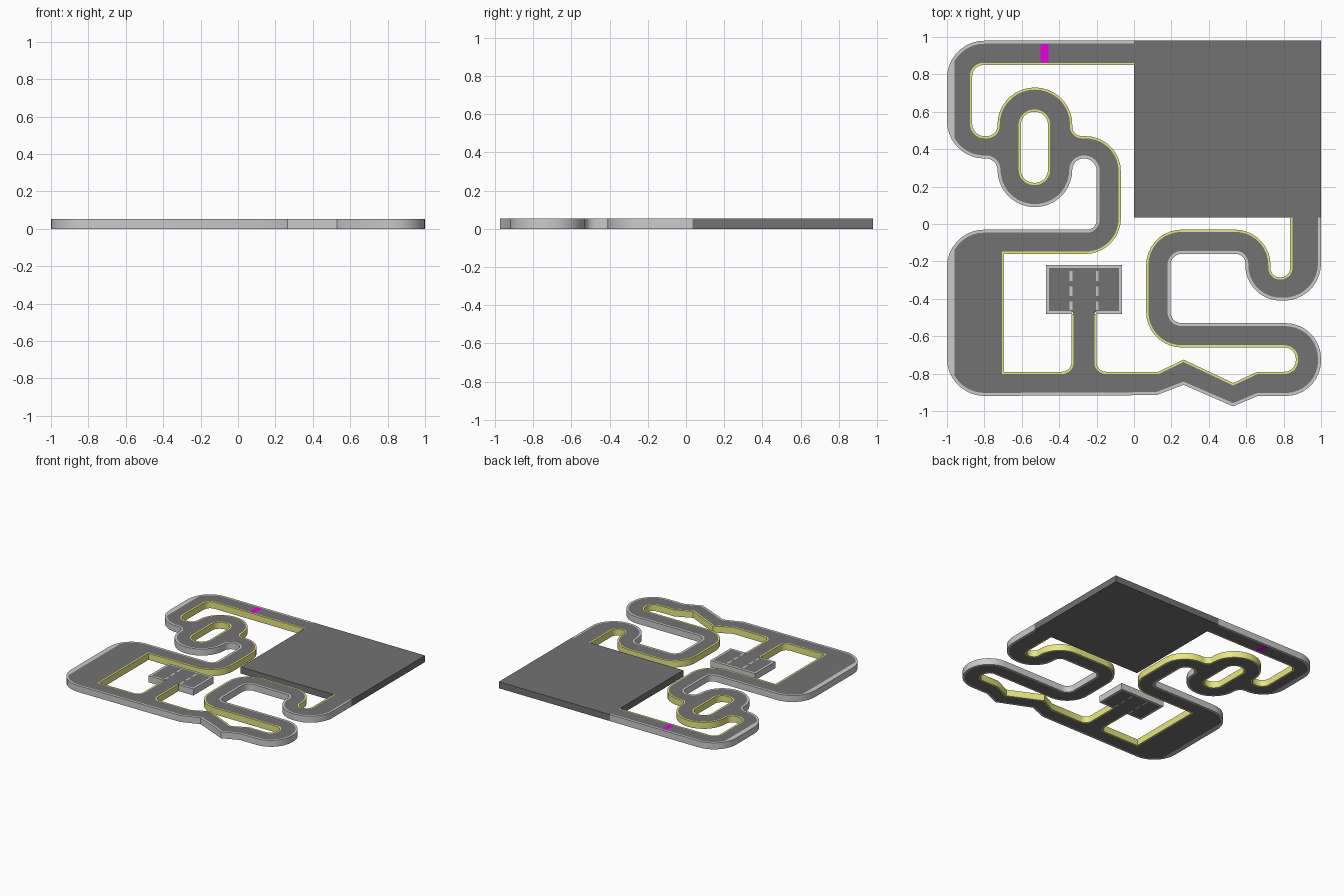
import bpy, bmesh, math
from mathutils import Vector

if "Cube" in bpy.data.objects:
    bpy.data.objects.remove(bpy.data.objects["Cube"])

H = 0.053           # slab height
GREY_W, YEL_W = 0.016, 0.012


def material(name, rgb):
    m = bpy.data.materials.new(name)
    m.diffuse_color = (*rgb, 1)
    m.use_nodes = True
    m.node_tree.nodes["Principled BSDF"].inputs["Base Color"].default_value = m.diffuse_color
    return m


ASPHALT = material("asphalt", (0.17, 0.17, 0.17))
YELLOW = material("yellow_edge", (0.80, 0.80, 0.22))
MAGENTA = material("start_line", (0.80, 0.0, 0.75))


def rounded(corners, closed=False, steps=9):
    """Polyline with each (x, y, radius) corner filleted."""
    out, n = [], len(corners)
    for i, (x, y, r) in enumerate(corners):
        p = Vector((x, y))
        pts = [p]
        if r and (closed or 0 < i < n - 1):
            a = (Vector(corners[i - 1][:2]) - p).normalized()
            b = (Vector(corners[(i + 1) % n][:2]) - p).normalized()
            half = a.angle(b) / 2
            c = p + (a + b).normalized() * (r / math.sin(half))
            s = p + a * (r / math.tan(half)) - c
            e = p + b * (r / math.tan(half)) - c
            ang = s.angle(e)
            pts = [c + (s * math.sin(ang * (1 - k / steps)) + e * math.sin(ang * k / steps)) / math.sin(ang)
                   for k in range(steps + 1)]
        for q in pts:
            if not out or (q - out[-1]).length > 1e-3:
                out.append(q)
    if closed and (out[0] - out[-1]).length < 1e-3:
        out.pop()
    return out


def offset(pts, d, closed=False):
    """Mitred copy of a polyline, moved d to its left."""
    res, n = [], len(pts)
    for i, p in enumerate(pts):
        dirs = []
        if closed or i > 0:
            dirs.append((p - pts[i - 1]).normalized())
        if closed or i < n - 1:
            dirs.append((pts[(i + 1) % n] - p).normalized())
        a, b = [Vector((-t.y, t.x)) for t in (dirs[0], dirs[-1])]
        res.append(p + (a + b) * (d / (1 + a.dot(b))))
    return res


def slab(name, loops, mat=None):
    """Flat outline(s), inner loops being holes, raised to the slab height."""
    cu = bpy.data.curves.new(name, 'CURVE')
    cu.dimensions, cu.fill_mode, cu.extrude = '2D', 'BOTH', H / 2
    for loop in loops:
        sp = cu.splines.new('POLY')
        sp.points.add(len(loop) - 1)
        for pt, q in zip(sp.points, loop):
            pt.co = (q[0], q[1], 0, 1)
        sp.use_cyclic_u = True
    tmp = bpy.data.objects.new(name + "_outline", cu)
    bpy.context.collection.objects.link(tmp)
    dg = bpy.context.evaluated_depsgraph_get()
    me = bpy.data.meshes.new_from_object(tmp.evaluated_get(dg))
    bpy.data.objects.remove(tmp)
    bm = bmesh.new()
    bm.from_mesh(me)
    bmesh.ops.remove_doubles(bm, verts=bm.verts, dist=1e-5)
    bmesh.ops.translate(bm, verts=bm.verts, vec=(0, 0, H / 2))
    bmesh.ops.recalc_face_normals(bm, faces=bm.faces)
    bm.to_mesh(me)
    bm.free()
    me.materials.clear()
    if mat:
        me.materials.append(mat)
    ob = bpy.data.objects.new(name, me)
    bpy.context.collection.objects.link(ob)
    bpy.ops.object.select_all(action='DESELECT')
    ob.select_set(True)
    bpy.context.view_layer.objects.active = ob
    bpy.ops.object.shade_smooth_by_angle(angle=math.radians(30))


def rect(x0, x1, y0, y1):
    return [(x0, y0), (x1, y0), (x1, y1), (x0, y1)]


# Outer side of the track, from the square's top left, anticlockwise
outer = rounded([
    (0, .98, 0), (-1, .98, .2), (-1, .35, .2), (-.73, .35, .06), (-.73, .09, .2),
    (-.33, .09, .2), (-.33, .35, .06), (-.2, .35, .065), (-.2, -.03, .05),
    (-1, -.03, .2), (-1, -.92, .2), (.12, -.915, 0), (.265, -.86, 0), (.53, -.975, 0),
    (.66, -.92, 0), (1, -.92, .19), (1, -.53, .19), (.195, -.53, .06), (.195, -.16, .06),
    (.595, -.16, .05), (.595, -.41, .19), (1, -.41, .2), (1, .035, 0)])

# Inner side, same direction, interrupted by the pit box
inner_a = rounded([
    (0, .85, 0), (-.865, .85, .06), (-.865, .47, .065), (-.73, .47, .055), (-.73, .73, .199),
    (-.33, .73, .199), (-.33, .47, .05), (-.07, .47, .19), (-.07, -.16, .19),
    (-.695, -.16, 0), (-.695, -.79, 0), (-.335, -.79, .05), (-.335, -.48, 0)])
pit = rounded([
    (-.335, -.48, 0), (-.47, -.48, 0), (-.47, -.22, 0), (-.065, -.22, 0),
    (-.065, -.48, 0), (-.2, -.48, 0)])
inner_b = rounded([
    (-.2, -.48, 0), (-.2, -.79, .05), (.13, -.79, 0), (.265, -.725, 0), (.53, -.85, 0),
    (.66, -.79, 0), (.865, -.79, .06), (.865, -.66, .06), (.065, -.66, .19),
    (.065, -.03, .19), (.73, -.03, .19), (.73, -.285, .05), (.835, -.285, .05), (.835, .035, 0)])

# Island hole
hole = rounded([(-.605, .22, .07), (-.46, .22, .07), (-.46, .6, .07), (-.605, .6, .07)], closed=True)

# Inset edges; the outer kerb widens where it runs along the left side
outer_in = [Vector((max(p.x, -.96), p.y)) for p in offset(outer, GREY_W)]
a_in, b_in = offset(inner_a, -YEL_W), offset(inner_b, -YEL_W)
pit_in = offset(pit, -GREY_W)
hole_in = offset(hole, -YEL_W, closed=True)

# Painted markings set into the asphalt
start = rect(-.5, -.457, .8635, .9625)
dashes = [rect(x - .007, x + .007, y0, y1) for x in (-.337, -.197)
          for y0, y1 in ((-.305, -.25), (-.385, -.335), (-.46, -.415))]

slab("track_surface", [outer_in + (a_in + pit_in + b_in)[::-1], hole_in, start] + dashes, ASPHALT)
slab("paved_square", [rect(0, 1, .035, .98)], ASPHALT)
slab("outer_kerb", [outer + outer_in[::-1]])
slab("pit_kerb", [pit + pit_in[::-1]])
slab("inner_kerb_left", [inner_a + a_in[::-1]], YELLOW)
slab("inner_kerb_right", [inner_b + b_in[::-1]], YELLOW)
slab("island_kerb", [hole_in, hole], YELLOW)
slab("start_line", [start], MAGENTA)
slab("pit_dashes", dashes)
